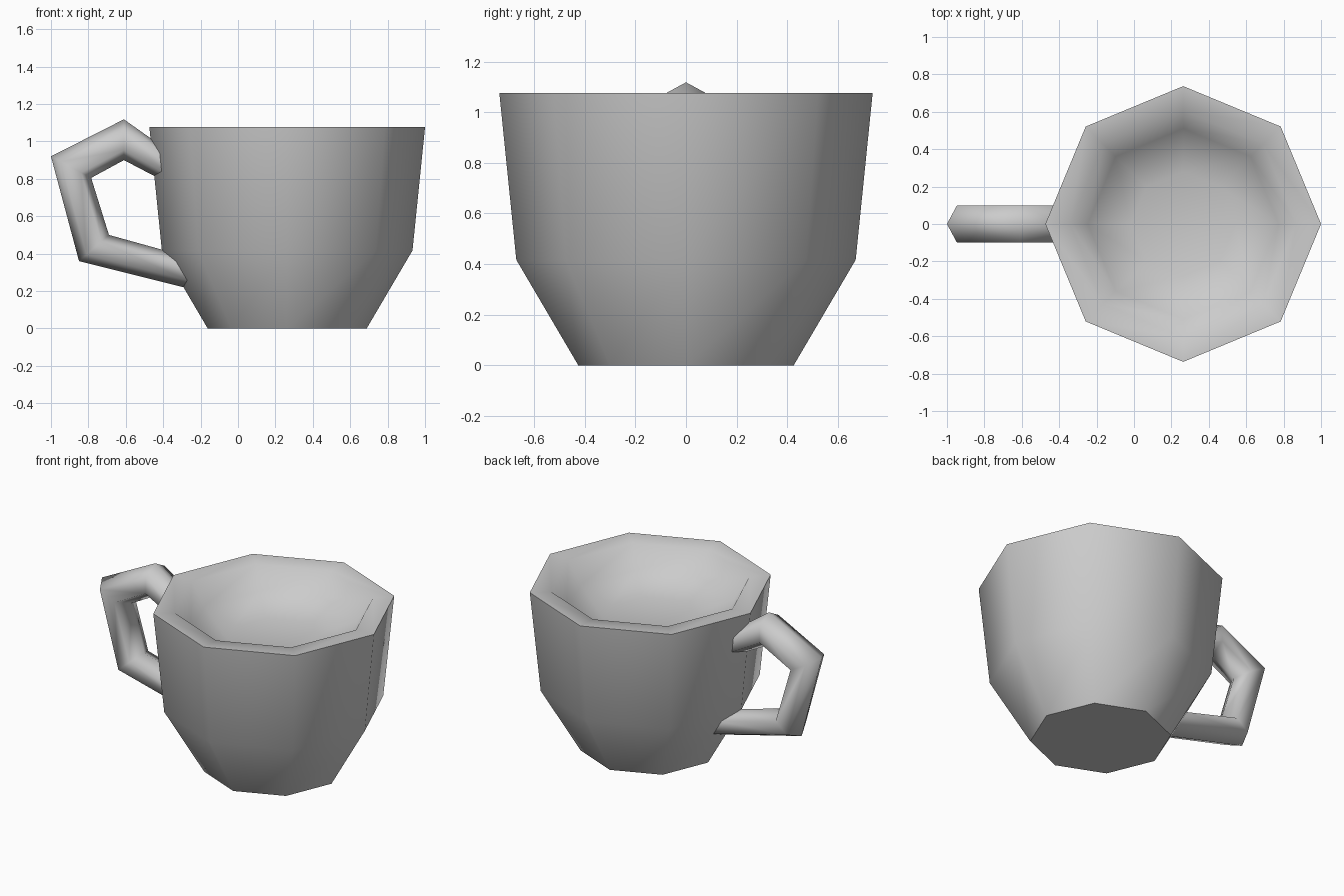
import bpy, bmesh, math

if "Cube" in bpy.data.objects:
    bpy.data.objects.remove(bpy.data.objects["Cube"])

GREY = (0.6, 0.6, 0.6, 1)
grey = bpy.data.materials.new("plain grey")
grey.use_nodes = True
grey.diffuse_color = GREY
grey.node_tree.nodes["Principled BSDF"].inputs["Base Color"].default_value = GREY


def loft(bm, rings):
    """Join successive closed rings of points with quads."""
    loops = [[bm.verts.new(p) for p in ring] for ring in rings]
    n = len(loops[0])
    for a, b in zip(loops, loops[1:]):
        for i in range(n):
            j = (i + 1) % n
            bm.faces.new((a[i], a[j], b[j], b[i]))
    return loops


def finish(name, bm, sharp=()):
    """Smooth shade the part, keeping the given edge loops crisp."""
    bmesh.ops.recalc_face_normals(bm, faces=bm.faces)
    for f in bm.faces:
        f.smooth = True
    for loop in sharp:
        for i, v in enumerate(loop):
            bm.edges.get((v, loop[i - 1])).smooth = False
    mesh = bpy.data.meshes.new(name)
    bm.to_mesh(mesh)
    bm.free()
    mesh.materials.append(grey)
    obj = bpy.data.objects.new(name, mesh)
    bpy.context.collection.objects.link(obj)
    return obj


# Cup: eight-sided lathe, outside from foot to lip, then into a shallow bowl
CENTRE_X, SIDES = 0.263, 8
profile = [(0.425, 0), (0.67, 0.417), (0.737, 1.076),
           (0.605, 1.07), (0.51, 0.93), (0.28, 0.86)]
angles = [math.tau * i / SIDES for i in range(SIDES)]
bm = bmesh.new()
loops = loft(bm, [[(CENTRE_X + r * math.cos(a), r * math.sin(a), z) for a in angles]
                  for r, z in profile])
bm.faces.new(loops[0])
bm.faces.new(loops[-1])
finish("cup", bm, sharp=(loops[0], loops[2]))

# Handle: six-sided tube, each bend given by its outer and inner (x, z)
bends = [((-0.38, 0.955), (-0.39, 0.785)),
         ((-0.61, 1.118), (-0.61, 0.9)),
         ((-1.0, 0.92), (-0.785, 0.805)),
         ((-0.85, 0.36), (-0.69, 0.5)),
         ((-0.25, 0.21), (-0.33, 0.4))]
HALF_WIDTH = 0.1
section = [(0, 0), (0.25, 1), (0.75, 1), (1, 0), (0.75, -1), (0.25, -1)]
bm = bmesh.new()
loops = loft(bm, [[(o[0] + t * (i[0] - o[0]), s * HALF_WIDTH, o[1] + t * (i[1] - o[1]))
                   for t, s in section] for o, i in bends])
bm.faces.new(loops[0])
bm.faces.new(loops[-1])
finish("handle", bm, sharp=(loops[0], loops[-1]))
